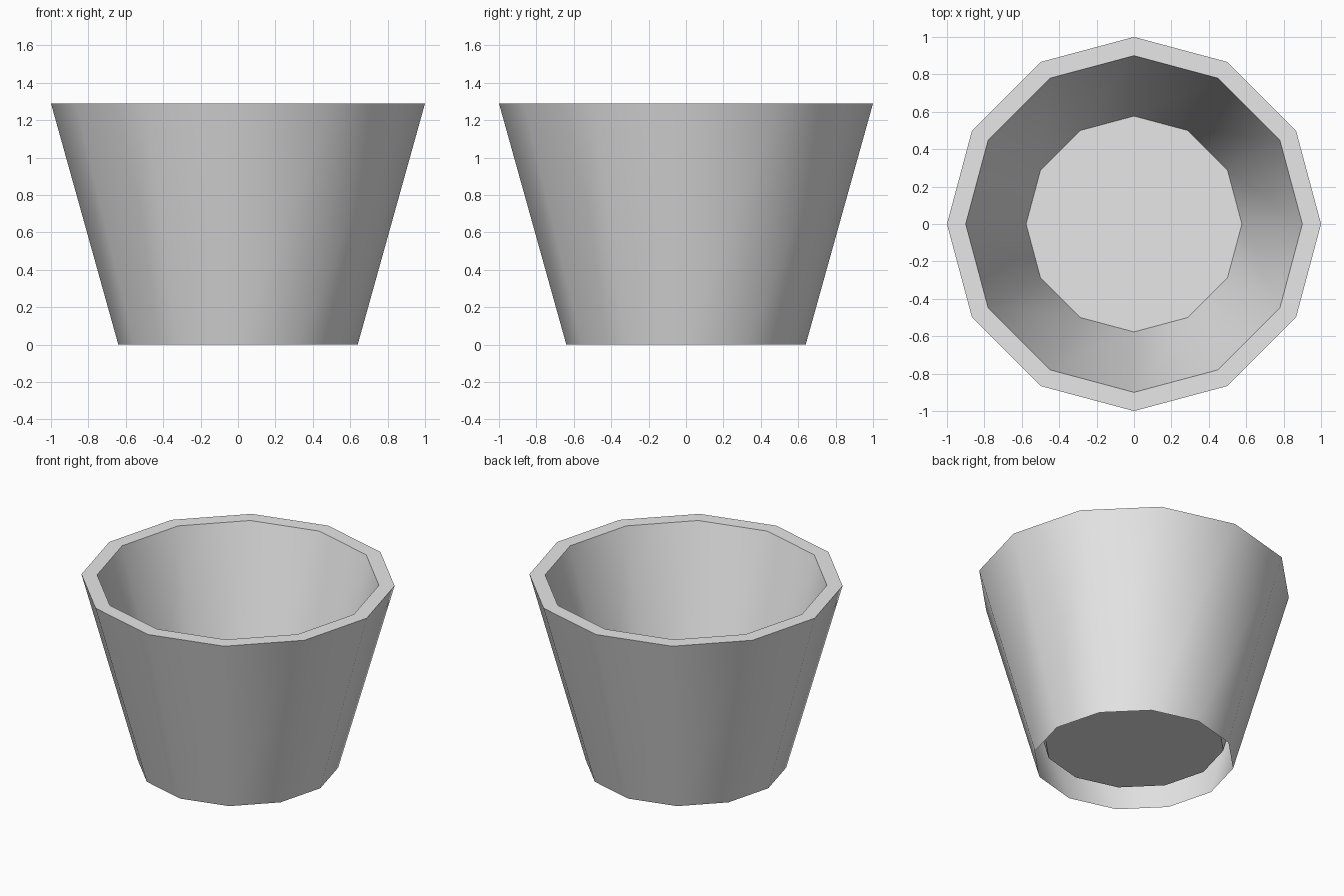
import bpy
import bmesh
from math import cos, sin, tau, radians

SIDES = 12
HEIGHT = 1.29
FLOOR_Z = 0.125

if "Cube" in bpy.data.objects:
    bpy.data.objects.remove(bpy.data.objects["Cube"], do_unlink=True)

# Single plain grey material
grey = bpy.data.materials.new("light grey")
grey.use_nodes = True
grey.diffuse_color = (0.8, 0.8, 0.8, 1)
grey.node_tree.nodes["Principled BSDF"].inputs["Base Color"].default_value = (0.8, 0.8, 0.8, 1)


def ring(bm, radius, z):
    return [bm.verts.new((radius * cos(tau * i / SIDES), radius * sin(tau * i / SIDES), z))
            for i in range(SIDES)]


# Tapered bucket: outer wall, flat rim, inner wall, raised floor, open underside
bm = bmesh.new()
profile = [(0.64, 0), (1, HEIGHT), (0.9, HEIGHT), (0.577, FLOOR_Z)]
rings = [ring(bm, r, z) for r, z in profile]
for low, high in zip(rings, rings[1:]):
    for i in range(SIDES):
        j = (i + 1) % SIDES
        bm.faces.new((low[i], low[j], high[j], high[i]))
bm.faces.new(rings[-1])

mesh = bpy.data.meshes.new("bucket")
bm.to_mesh(mesh)
bm.free()
mesh.materials.append(grey)
bucket = bpy.data.objects.new("bucket", mesh)
bpy.context.collection.objects.link(bucket)

# Smooth walls with crisp rim and floor edges
bpy.ops.object.select_all(action='DESELECT')
bucket.select_set(True)
bpy.context.view_layer.objects.active = bucket
bpy.ops.object.shade_smooth_by_angle(angle=radians(40))
